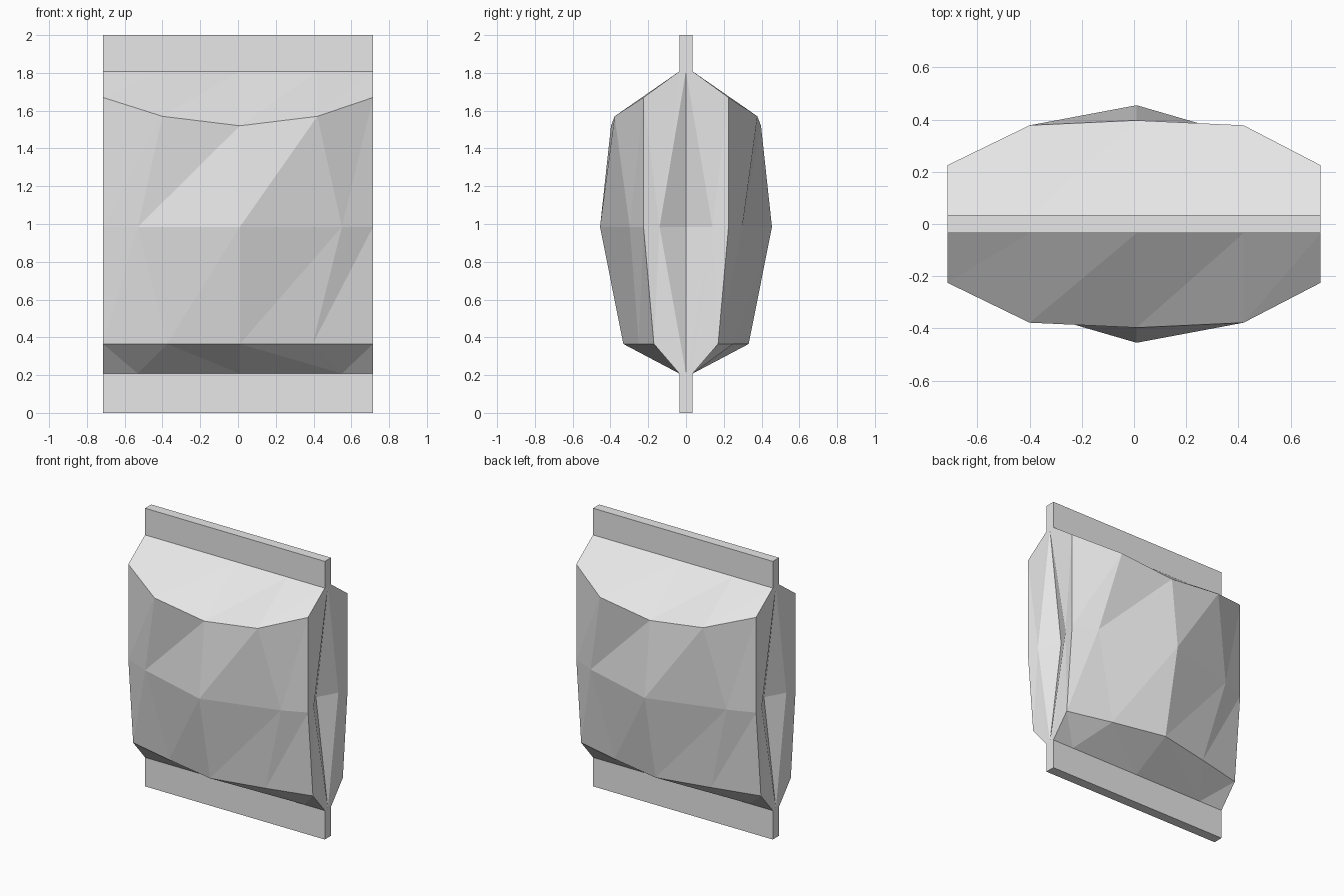
import bpy, bmesh
from mathutils import Vector

cube = bpy.data.objects.get("Cube")
if cube:
    bpy.data.objects.remove(cube, do_unlink=True)

W, T = 0.715, 0.035            # half width, half thickness of the seals
LOW, HIGH = 0.208, 1.808       # heights where the seals meet the pouch

grey = bpy.data.materials.new("light grey")
grey.use_nodes = True
grey.diffuse_color = (0.8, 0.8, 0.8, 1)
grey.node_tree.nodes["Principled BSDF"].inputs["Base Color"].default_value = (0.8, 0.8, 0.8, 1)


def finish(bm, name):
    mesh = bpy.data.meshes.new(name)
    bm.to_mesh(mesh)
    bm.free()
    mesh.materials.append(grey)
    obj = bpy.data.objects.new(name, mesh)
    bpy.context.collection.objects.link(obj)


def seal(name, z0, z1):
    bm = bmesh.new()
    bmesh.ops.create_cube(bm, size=1)
    for v in bm.verts:
        v.co = Vector((v.co.x * 2 * W, v.co.y * 2 * T, z1 if v.co.z > 0 else z0))
    finish(bm, name)


def row(inner, depths, heights):
    """Five points across the panel: edge, inner, centre, inner, edge."""
    xs = (-W, 0.01 - inner, 0.01, 0.01 + inner, W)
    order = (0, 1, 2, 1, 0)
    return [Vector((x, -depths[i], heights[i])) for x, i in zip(xs, order)]


# Crumpled front panel, from the bottom seam to the top seam
rows = [
    row(0.54, (T, T, T), (LOW,) * 3),
    row(0.385, (0.17, 0.25, 0.332), (0.365,) * 3),
    row(0.54, (0.225, 0.298, 0.455), (0.985,) * 3),
    row(0.41, (0.225, 0.378, 0.397), (1.67, 1.57, 1.52)),
    row(0.41, (T, T, T), (HIGH,) * 3),
]
tris = []
for r, (low, high) in enumerate(zip(rows, rows[1:])):
    for c in range(4):
        a, b, d, e = low[c], low[c + 1], high[c + 1], high[c]
        if r == 0 and c < 3:
            tris += [(a, b, e), (b, d, e)]
        else:
            tris += [(a, b, d), (a, d, e)]

# Front halves of the folded side gussets
for side, col in ((1, 4), (-1, 0)):
    seam_b, edge_b, edge_m, edge_t, seam_t = [r[col] for r in rows]
    top = Vector((side * W, 0, HIGH))
    bottom = Vector((side * W, 0, LOW))
    ridge = Vector((side * 0.70, -0.14, 0.985))
    valley = Vector((side * 0.62, 0, 0.985))
    loop = [valley, top, seam_t, edge_t, edge_m, edge_b, seam_b, bottom]
    for p, q in zip(loop, loop[1:] + loop[:1]):
        tris.append((ridge, p, q) if side > 0 else (ridge, q, p))

# The back repeats the front, turned half way round
bm = bmesh.new()
for turn in (1, -1):
    for tri in tris:
        pts = []
        for p in tri:
            shift = 0.02 if turn < 0 and abs(p.x) < 0.6 else 0
            pts.append(bm.verts.new((turn * p.x + shift, turn * p.y, p.z)))
        bm.faces.new(pts)
bmesh.ops.remove_doubles(bm, verts=bm.verts, dist=0.0005)
bmesh.ops.recalc_face_normals(bm, faces=bm.faces)
finish(bm, "pouch_body")

# Flat crimped strips
seal("bottom_seal", 0, LOW)
seal("top_seal", HIGH, 2)
